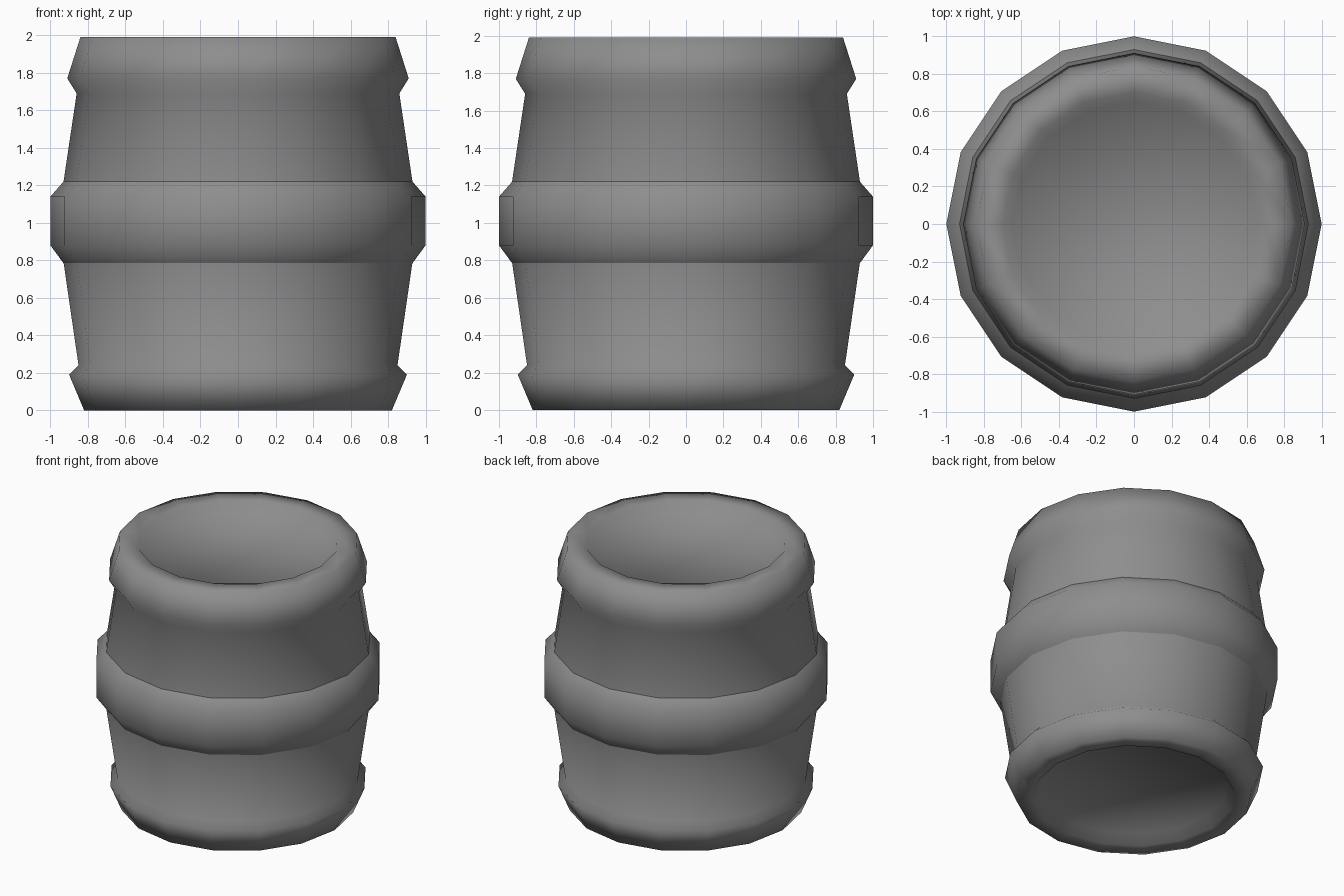
import bpy, bmesh
from math import cos, sin, tau

if "Cube" in bpy.data.objects:
    bpy.data.objects.remove(bpy.data.objects["Cube"])

SIDES = 16

# Lathe profiles as (radius, height)
body_profile = [
    (0.65, 0.07), (0.70, 0.00), (0.82, 0.00),   # bottom recess and foot
    (0.90, 0.19), (0.85, 0.24), (0.93, 0.79),   # foot rim and lower belly
    (0.93, 1.22), (0.86, 1.69), (0.91, 1.77),   # upper belly and shoulder
    (0.84, 1.99), (0.70, 1.99), (0.65, 1.92),   # top rim and recess
]
hoop_profile = [(0.93, 0.785), (1.00, 0.88), (1.00, 1.14), (0.93, 1.22)]

# Dark grey paint
grey = bpy.data.materials.new("dark_grey")
grey.diffuse_color = (0.27, 0.27, 0.27, 1)
grey.use_nodes = True
grey.node_tree.nodes["Principled BSDF"].inputs["Base Color"].default_value = grey.diffuse_color


def lathe(name, points, sides, capped):
    bm = bmesh.new()
    rings = [[bm.verts.new((r * cos(tau * i / sides), r * sin(tau * i / sides), z))
              for i in range(sides)] for r, z in points]
    # Side walls, wound to face outward
    for a, b in zip(rings, rings[1:]):
        for i in range(sides):
            j = (i + 1) % sides
            bm.faces.new((a[i], a[j], b[j], b[i]))
    # Recessed end caps
    if capped:
        bm.faces.new(rings[0][::-1])
        bm.faces.new(rings[-1])
    for f in bm.faces:
        f.smooth = True
    mesh = bpy.data.meshes.new(name)
    bm.to_mesh(mesh)
    bm.free()
    mesh.materials.append(grey)
    obj = bpy.data.objects.new(name, mesh)
    bpy.context.collection.objects.link(obj)
    return obj


lathe("barrel_body", body_profile, SIDES, True)
lathe("middle_hoop", hoop_profile, SIDES, False)
